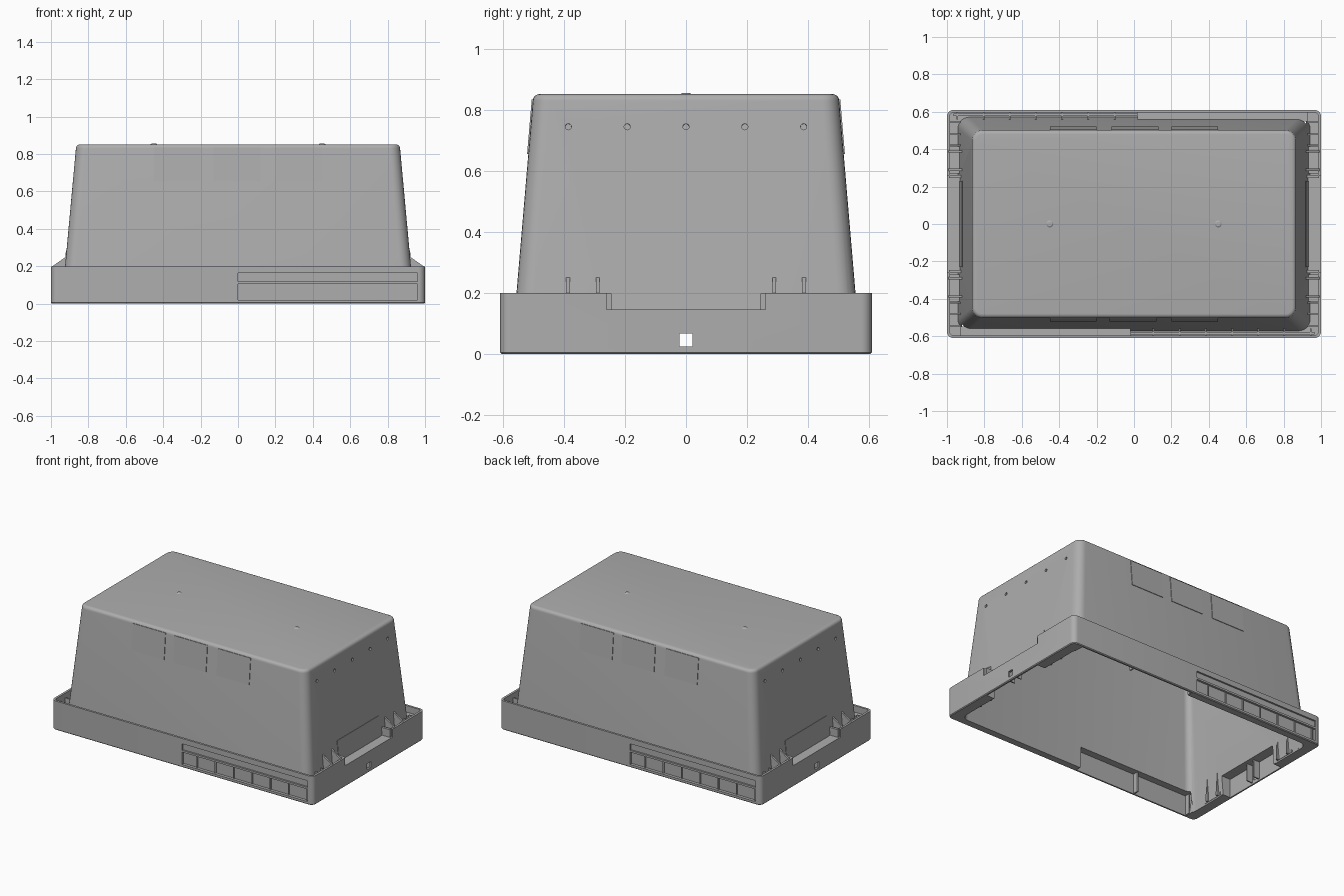
import bpy, bmesh, math
from mathutils import Matrix, Vector

cube = bpy.data.objects.get("Cube")
if cube:
    bpy.data.objects.remove(cube)

grey = bpy.data.materials.new("plain grey plastic")
grey.use_nodes = True
colour = (0.42, 0.42, 0.42, 1)
grey.diffuse_color = colour
grey.node_tree.nodes["Principled BSDF"].inputs["Base Color"].default_value = colour


def finish(bm, name):
    bmesh.ops.recalc_face_normals(bm, faces=bm.faces)
    mesh = bpy.data.meshes.new(name)
    bm.to_mesh(mesh)
    bm.free()
    mesh.materials.append(grey)
    ob = bpy.data.objects.new(name, mesh)
    bpy.context.collection.objects.link(ob)
    return ob


def box(name, x, y, z, turn=0):
    """Box from (min, max) ranges, turned about the vertical axis."""
    bm = bmesh.new()
    spans = (x, y, z)
    centre = Vector([(a + b) / 2 for a, b in spans])
    size = Matrix.Diagonal([b - a for a, b in spans] + [1])
    spin = Matrix.Rotation(turn, 4, "Z")
    bmesh.ops.create_cube(bm, size=1, matrix=spin @ Matrix.Translation(centre) @ size)
    return finish(bm, name)


def prism(name, outline, y, thick, turn=0):
    """Extrude an x-z outline along y."""
    bm = bmesh.new()
    face = bm.faces.new([bm.verts.new((px, y - thick / 2, pz)) for px, pz in outline])
    ext = bmesh.ops.extrude_face_region(bm, geom=[face])
    moved = [v for v in ext["geom"] if isinstance(v, bmesh.types.BMVert)]
    bmesh.ops.translate(bm, verts=moved, vec=(0, thick, 0))
    bm.transform(Matrix.Rotation(turn, 4, "Z"))
    return finish(bm, name)


def ring(bm, hx, hy, r, z, steps=6):
    """Rounded rectangle of vertices."""
    verts = []
    for q, (sx, sy) in enumerate(((1, 1), (-1, 1), (-1, -1), (1, -1))):
        for i in range(steps + 1):
            a = (q + i / steps) * math.pi / 2
            verts.append(bm.verts.new((sx * (hx - r) + r * math.cos(a),
                                       sy * (hy - r) + r * math.sin(a), z)))
    return verts


def body_x(z):
    return 0.943 - 0.092 * z


def body_y(z):
    return 0.573 - 0.085 * z


# Tub shell: one section running from the inner ceiling, round the rim, to the top
WALL, FLOOR, RIM = 0.015, 0.02, 0.2
sections = [(body_x(0.835) - WALL, body_y(0.835) - WALL, 0.04, 0.835),
            (body_x(0) - WALL, body_y(0) - WALL, 0.05, 0),
            (0.995, 0.605, 0.03, 0), (1, 0.61, 0.035, 0.005),
            (1, 0.61, 0.035, RIM), (0.985, 0.595, 0.02, RIM),
            (0.985, 0.595, 0.02, FLOOR),
            (body_x(FLOOR), body_y(FLOOR), 0.06, FLOOR)]
fillet = 0.022
for i in range(6):
    a = i / 5 * math.pi / 2
    z = 0.852 - fillet + fillet * math.sin(a)
    inset = fillet * (1 - math.cos(a))
    sections.append((body_x(0.83) - inset, body_y(0.83) - inset, 0.055 - inset, z))
bm = bmesh.new()
loops = [ring(bm, *s) for s in sections]
for lo, hi in zip(loops, loops[1:]):
    for i in range(len(lo)):
        j = (i + 1) % len(lo)
        bm.faces.new((lo[i], lo[j], hi[j], hi[i]))
bm.faces.new(loops[0])
bm.faces.new(loops[-1])
shell = finish(bm, "tub_shell")

# Parts and cutters that repeat under a half turn
cutters, joined = [], []
for turn in (0, math.pi):
    def cut(x, y, z):
        cutters.append(box("cutter", x, y, z, turn))

    def add(name, x, y, z):
        ob = box(name, x, y, z, turn)
        joined.append(ob)
        return ob

    # Hand grip: notch in the rim, hollow below, latch hole
    cut((0.955, 1.1), (-0.26, 0.26), (0.145, 0.3))
    cut((0.88, 0.985), (-0.245, 0.245), (-0.1, 0.13))
    cut((0.9, 1.1), (-0.021, 0.021), (0.025, 0.067))
    add("grip_floor", (0.916, 0.99), (-0.26, 0.26), (0.13, 0.145))
    for s in (-1, 1):
        a, b = sorted((s * 0.245, s * 0.262))
        add("grip_side", (0.925, 0.99), (a, b), (0.002, RIM - 0.002))
        a, b = sorted((s * 0.028, s * 0.036))
        add("latch_rib", (0.94, 0.99), (a, b), (0.01, 0.13))
        # Sloped gussets and cross ribs in the end channel
        for y in (0.29, 0.387):
            prism("gusset", [(0.91, 0.01), (0.992, 0.01), (0.992, RIM), (0.914, 0.255)],
                  s * y, 0.012, turn)
        a, b = sorted((s * 0.27, s * 0.415))
        add("gusset_web", (0.925, 0.99), (a, b), (0.01, 0.12))
        for y in (0.42, 0.48, 0.545):
            a, b = s * y - 0.004, s * y + 0.004
            add("channel_rib", (0.925, 0.99), (a, b), (0.01, 0.17))

    # Label holder on one half of the long side: two slots with a backing wall
    cut((0, 0.96), (-0.7, -0.59), (0.02, 0.105))
    cut((0, 0.96), (-0.7, -0.598), (0.118, 0.163))
    add("slot_backing", (-0.02, 0.965), (-0.59, -0.578), (0.005, 0.175))
    for i in range(7):
        x = 0.1 + 0.14 * i
        add("slot_rib", (x, x + 0.008), (-0.597, -0.56), (0.01, 0.18))

    # Hollow rim on the other half
    cut((-0.92, -0.03), (-0.595, -0.53), (-0.1, 0.14))
    add("rim_roof", (-0.93, -0.02), (-0.6, -0.548), (0.14, 0.155))
    for x in (-0.92, -0.5, -0.03):
        add("rim_rib", (x - 0.005, x + 0.005), (-0.6, -0.56), (0.003, 0.145))

    # Thin raised panels on the sloping long side
    for x in (-0.45, -0.13, 0.2):
        panel = box("side_panel", (x, x + 0.25), (-0.004, 0.004), (-0.09, 0.09))
        panel.matrix_world = (Matrix.Rotation(turn, 4, "Z")
                              @ Matrix.Translation((0, -body_y(0.745), 0.745))
                              @ Matrix.Rotation(-math.atan(0.085), 4, "X"))

    # Thin raised panel and a row of round marks on the sloping end
    tilt = Matrix.Rotation(-math.atan(0.092), 4, "Y")
    panel = box("end_panel", (-0.003, 0.003), (-0.23, 0.23), (-0.07, 0.07))
    panel.matrix_world = (Matrix.Rotation(turn, 4, "Z")
                          @ Matrix.Translation((body_x(0.215), 0, 0.215)) @ tilt)
    for i in range(-2, 3):
        bm = bmesh.new()
        bmesh.ops.create_cone(bm, cap_ends=True, segments=20, radius1=0.01,
                              radius2=0.01, depth=0.02)
        bm.transform(Matrix.Rotation(turn, 4, "Z")
                     @ Matrix.Translation((body_x(0.745), i * 0.193, 0.745))
                     @ tilt @ Matrix.Rotation(math.pi / 2, 4, "Y"))
        cutters.append(finish(bm, "cutter"))

    # Shallow boss on the top
    bm = bmesh.new()
    bmesh.ops.create_cone(bm, cap_ends=True, segments=24, radius1=0.022,
                          radius2=0.012, depth=0.006)
    bm.transform(Matrix.Rotation(turn, 4, "Z") @ Matrix.Translation((0.45, 0, 0.853)))
    finish(bm, "top_boss")

# Cut the shell, then remove the cutters
bpy.context.view_layer.objects.active = shell
shell.select_set(True)
for c in cutters:
    mod = shell.modifiers.new("cut", "BOOLEAN")
    mod.operation = "DIFFERENCE"
    mod.solver = "EXACT"
    mod.object = c
    bpy.ops.object.modifier_apply(modifier=mod.name)
    bpy.data.objects.remove(c)
bpy.ops.object.shade_smooth_by_angle(angle=math.radians(30))
